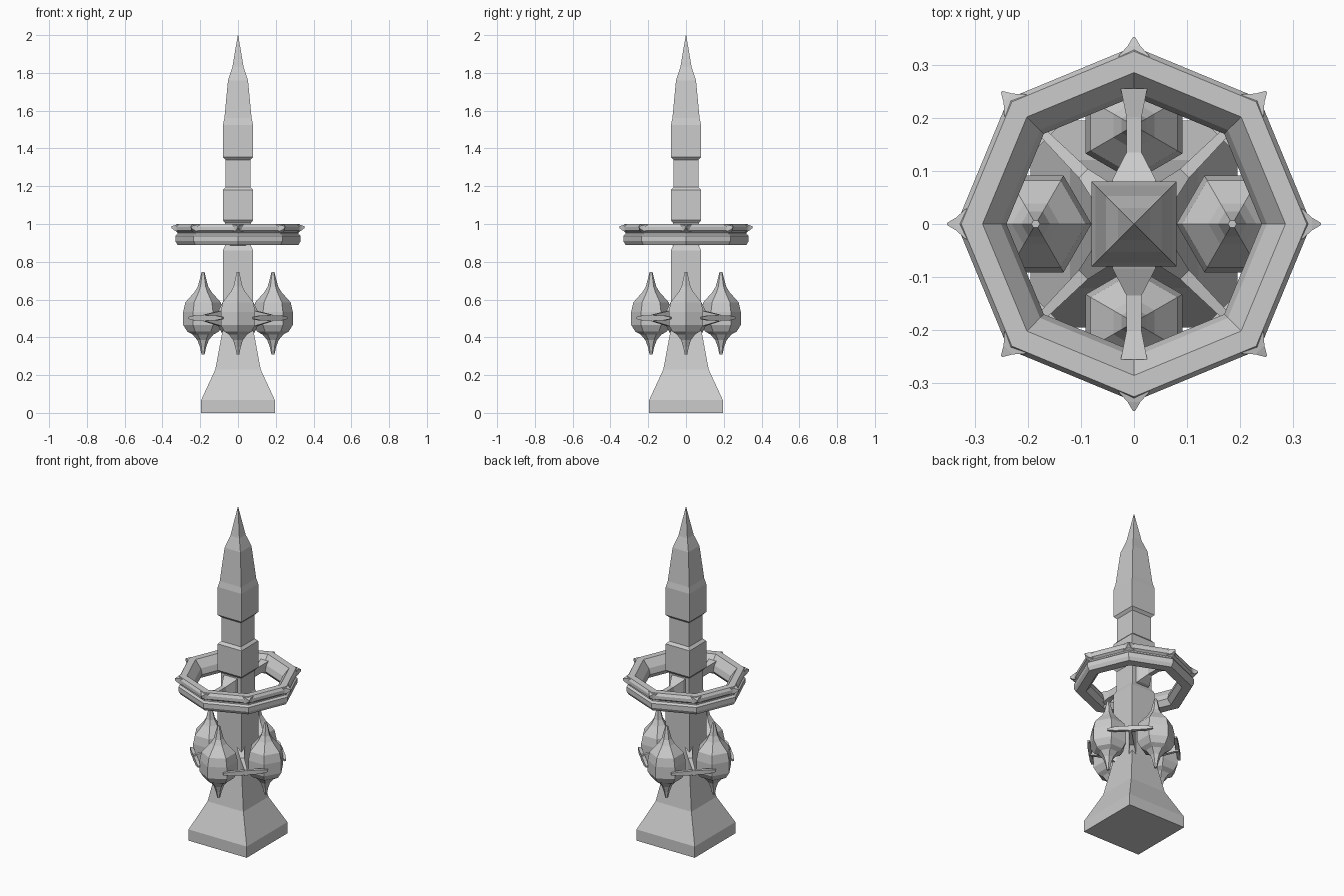
import bpy, bmesh
from math import pi, cos, sin
from mathutils import Vector, Matrix

if "Cube" in bpy.data.objects:
    bpy.data.objects.remove(bpy.data.objects["Cube"])


def skin(name, rings, matrix=None, loop=False):
    """Join equal-length rings of points into a flat-shaded solid."""
    bm = bmesh.new()
    vs = [[bm.verts.new(p) for p in r] for r in rings]
    n, m = len(rings[0]), len(rings)
    for i in range(m if loop else m - 1):
        a, b = vs[i], vs[(i + 1) % m]
        for j in range(n):
            k = (j + 1) % n
            bm.faces.new((a[j], a[k], b[k], b[j]))
    if not loop:
        bm.faces.new(vs[0])
        bm.faces.new(vs[-1])
    bmesh.ops.recalc_face_normals(bm, faces=bm.faces)
    if matrix:
        bm.transform(matrix)
    me = bpy.data.meshes.new(name)
    bm.to_mesh(me)
    bm.free()
    ob = bpy.data.objects.new(name, me)
    bpy.context.collection.objects.link(ob)
    return ob


def polygon(r, z, n, phase=0):
    return [(r * cos(phase + 2 * pi * i / n), r * sin(phase + 2 * pi * i / n), z)
            for i in range(n)]


def bar(name, sections, matrix):
    """Rectangular bar along x; sections are (x, half_width, z_low, z_high)."""
    return skin(name, [[(x, -w, a), (x, w, a), (x, w, b), (x, -w, b)]
                       for x, w, a, b in sections], matrix)


def turn(angle):
    return Matrix.Rotation(angle, 4, 'Z')


# Square tower: (half width, height)
tower = [(.195, 0), (.195, .068), (.12, .23), (.083, .43), (.08, .46), (.08, .86),
         (.068, .885), (.068, 1.005), (.08, 1.02), (.08, 1.18), (.066, 1.195),
         (.066, 1.34), (.08, 1.355), (.08, 1.525), (.072, 1.56), (.053, 1.76),
         (.03, 1.83), (.001, 2.0)]
skin("tower", [polygon(h * 2 ** .5, z, 4, pi / 4) for h, z in tower])

# Four hexagonal pods with spikes above and below
pod = [(.008, .31), (.017, .35), (.03, .385), (.055, .415), (.083, .43), (.105, .465),
       (.105, .535), (.094, .585), (.045, .64), (.027, .67), (.008, .745)]
for i in range(4):
    skin("pod", [polygon(r, z, 6) for r, z in pod],
         turn(i * pi / 2) @ Matrix.Translation((.185, 0, 0)))

# Corner braces with a cross bar between the pods
for i in range(4):
    m = turn(pi / 4 + i * pi / 2)
    bar("brace", [(.09, .022, .41, .59), (.135, .012, .46, .54), (.25, .008, .485, .52)], m)
    bar("cross_bar", [(-.125, .006, .497, .508), (-.08, .010, .49, .515),
                      (.08, .010, .49, .515), (.125, .006, .497, .508)],
        m @ Matrix.Translation((.24, 0, 0)) @ turn(pi / 2))

# Octagonal grooved ring: (corner radius, height)
ring = [(.285, 1.0), (.325, 1.0), (.334, .985), (.334, .965), (.32, .955), (.32, .947),
        (.332, .937), (.332, .91), (.32, .89), (.265, .89), (.24, .92), (.25, .955)]
skin("ring", [polygon(r, z, 8) for r, z in ring], loop=True)

# Small points on the ring corners
for i in range(8):
    bar("ring_point", [(.315, .03, .957, .998), (.335, .012, .965, .994),
                       (.352, .002, .978, .988)], turn(i * pi / 4))

# Two arms holding the ring, front and back
for s in (1, -1):
    bar("ring_arm", [(.06, .045, .885, 1.0), (.085, .04, .89, .99), (.135, .014, .92, .965),
                     (.2, .014, .92, .965), (.255, .025, .905, .975)], turn(s * pi / 2))
